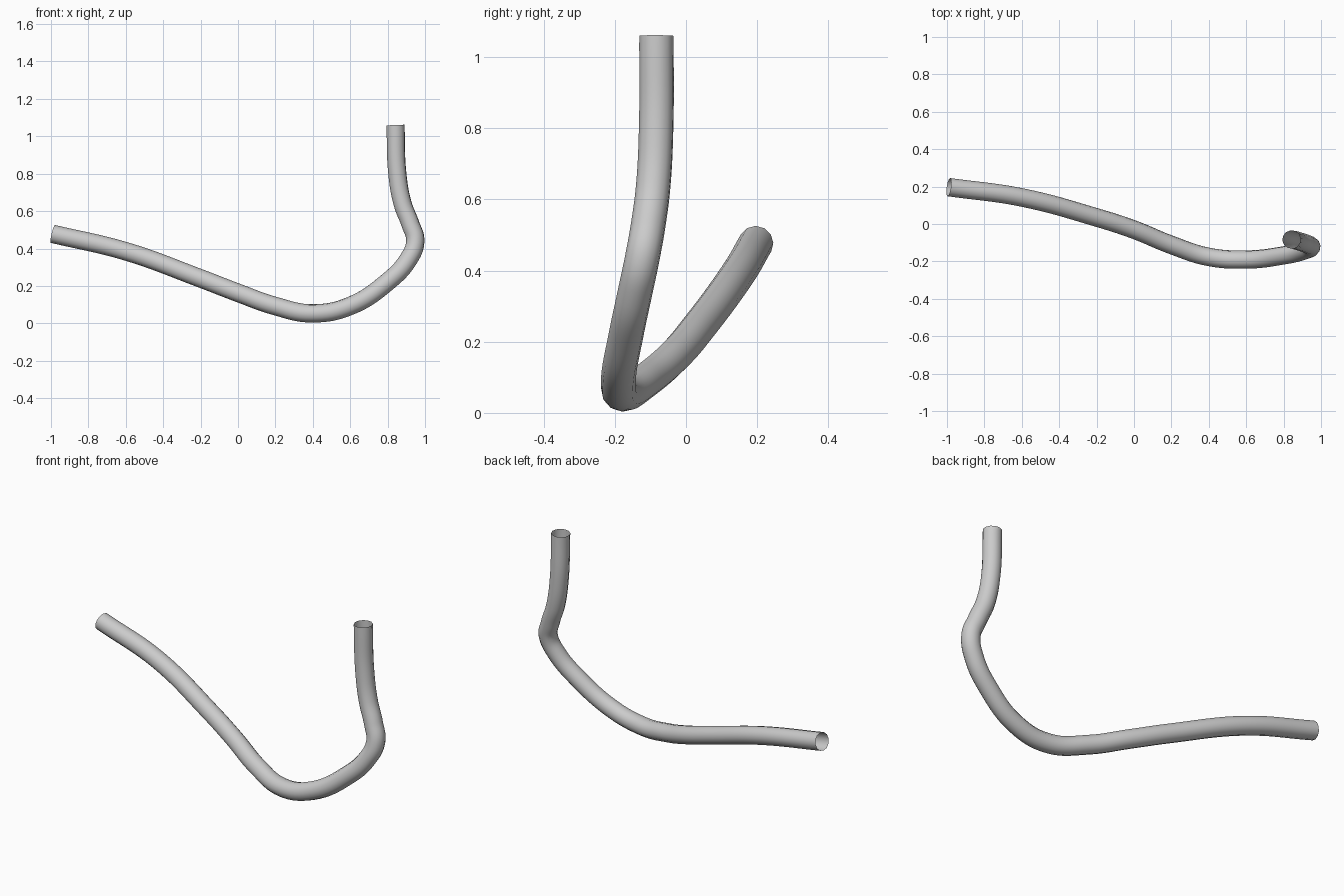
import bpy

if "Cube" in bpy.data.objects:
    bpy.data.objects.remove(bpy.data.objects["Cube"])

# Centre line of the bent pipe
path = [
    (-0.99, 0.197, 0.478), (-0.6, 0.142, 0.385), (-0.2, 0.035, 0.24),
    (0.0, -0.03, 0.163), (0.2, -0.112, 0.092), (0.4, -0.176, 0.053),
    (0.6, -0.19, 0.093), (0.8, -0.168, 0.222), (0.91, -0.143, 0.34),
    (0.948, -0.122, 0.44), (0.922, -0.106, 0.53), (0.88, -0.092, 0.64), (0.852, -0.084, 0.8),
    (0.842, -0.083, 1.06),
]

# Hollow, open-ended round tube swept along the path
curve = bpy.data.curves.new("bent_pipe", "CURVE")
curve.dimensions = "3D"
curve.resolution_u = 8
curve.bevel_depth = 0.049
curve.bevel_resolution = 4
curve.use_fill_caps = False
spline = curve.splines.new("BEZIER")
spline.bezier_points.add(len(path) - 1)
for bp, co in zip(spline.bezier_points, path):
    bp.co = co
    bp.handle_left_type = bp.handle_right_type = "AUTO"

pipe = bpy.data.objects.new("bent_pipe", curve)
bpy.context.collection.objects.link(pipe)
bpy.context.view_layer.objects.active = pipe
pipe.select_set(True)
bpy.ops.object.convert(target="MESH")
bpy.ops.object.shade_smooth()
